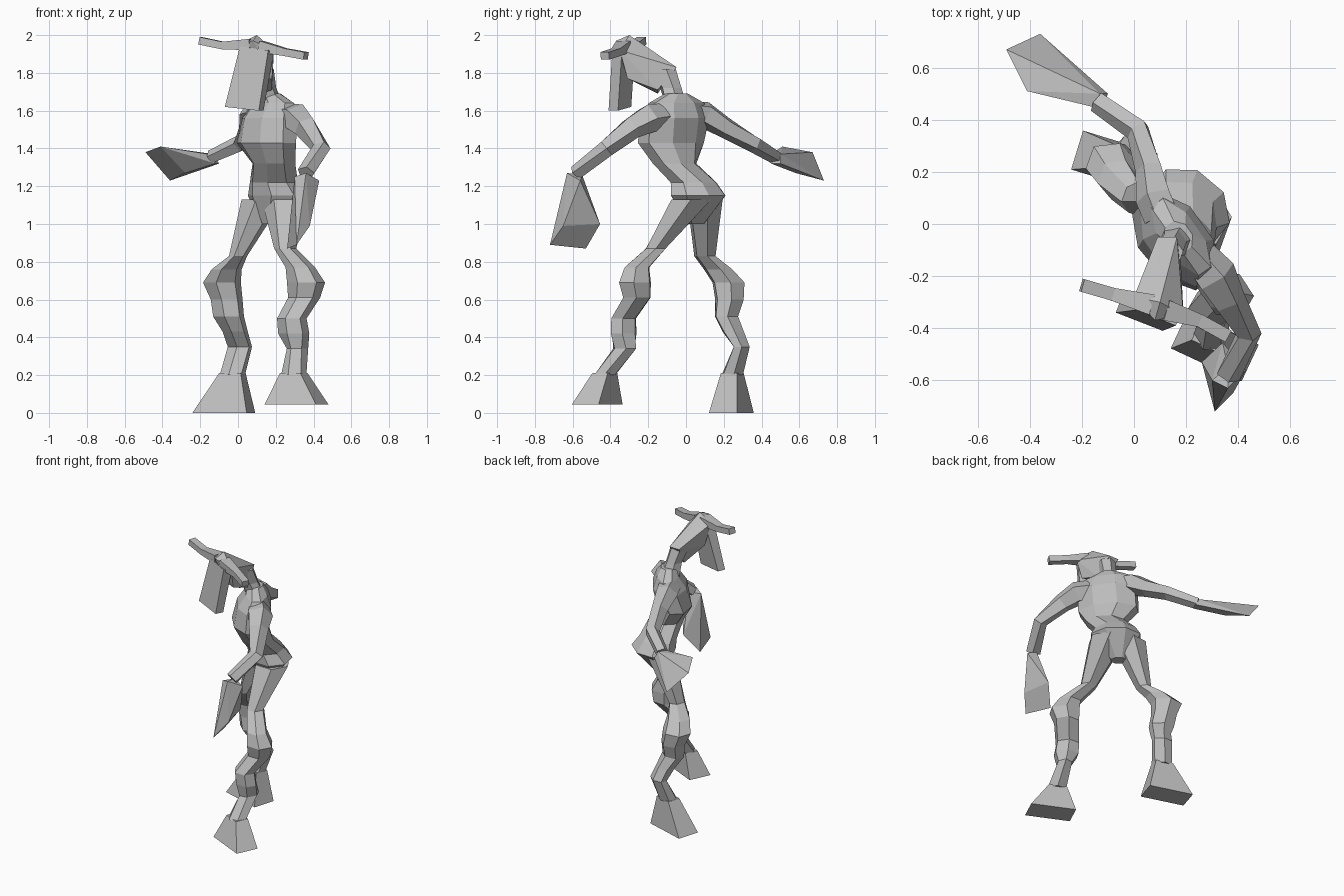
import bpy
import bmesh
from math import cos, sin, pi, radians
from mathutils import Vector

default_cube = bpy.data.objects.get("Cube")
if default_cube:
    bpy.data.objects.remove(default_cube, do_unlink=True)

# One plain clay grey for the whole figure
clay = bpy.data.materials.new("clay_grey")
clay.use_nodes = True
grey = (.52, .52, .52, 1)
clay.diffuse_color = grey
clay.node_tree.nodes["Principled BSDF"].inputs["Base Color"].default_value = grey


def finish(name, bm):
    """Turn a bmesh into a flat-shaded object."""
    bmesh.ops.recalc_face_normals(bm, faces=bm.faces[:])
    mesh = bpy.data.meshes.new(name)
    bm.to_mesh(mesh)
    bm.free()
    mesh.materials.append(clay)
    obj = bpy.data.objects.new(name, mesh)
    bpy.context.collection.objects.link(obj)
    return obj


def loft(name, sections, sides, yaws=None):
    """Join polygon sections (x, y, z, half width, half depth).
    With yaws the sections lie level; without, they follow the path."""
    bm = bmesh.new()
    angles = [2 * pi * (i + .5) / sides for i in range(sides)]
    wide = max(cos(a) for a in angles)
    deep = max(sin(a) for a in angles)
    centres = [Vector(s[:3]) for s in sections]
    rings = []
    for i, (centre, section) in enumerate(zip(centres, sections)):
        if yaws:
            turn = radians(yaws[min(i, len(yaws) - 1)])
            u = Vector((cos(turn), sin(turn), 0))
            v = Vector((-sin(turn), cos(turn), 0))
        else:
            before = centres[max(i - 1, 0)]
            after = centres[min(i + 1, len(centres) - 1)]
            along = (after - before).normalized()
            u = along.cross(Vector((0, 0, 1))).normalized()
            v = u.cross(along)
        half_u, half_v = section[3] / wide, section[4] / deep
        rings.append([bm.verts.new(centre + u * half_u * cos(a) + v * half_v * sin(a))
                      for a in angles])
    for low, high in zip(rings, rings[1:]):
        for i in range(sides):
            j = (i + 1) % sides
            bm.faces.new((low[i], low[j], high[j], high[i]))
    bm.faces.new(rings[0])
    bm.faces.new(rings[-1])
    return finish(name, bm)


def hull(name, points):
    """Wrap a faceted solid around a few corner points."""
    bm = bmesh.new()
    for point in points:
        bm.verts.new(point)
    result = bmesh.ops.convex_hull(bm, input=bm.verts[:])
    spare = [g for g in result["geom_interior"] if isinstance(g, bmesh.types.BMVert)]
    bmesh.ops.delete(bm, geom=spare, context="VERTS")
    bmesh.ops.dissolve_limit(bm, angle_limit=radians(8),
                             verts=bm.verts[:], edges=bm.edges[:])
    return finish(name, bm)


# Torso, from crotch to neck base, twisting towards the shoulders
loft("torso", [
    (.17, .05, 1.0, .05, .04),
    (.21, .065, 1.15, .16, .13),
    (.19, .04, 1.22, .13, .11),
    (.19, -.06, 1.32, .12, .10),
    (.15, -.08, 1.43, .19, .11),
    (.17, -.06, 1.56, .19, .11),
    (.18, -.05, 1.64, .16, .07),
    (.17, -.05, 1.69, .06, .05),
], 8, [-40, -40, -42, -46, -50, -55, -55])

loft("neck", [
    (.17, -.05, 1.62, .07, .06),
    (.15, -.08, 1.72, .045, .06),
    (.13, -.12, 1.82, .05, .07),
], 6, [-20])

# Legs, from hip down through knee and calf to the ankle
loft("left_leg", [
    (.25, .03, 1.13, .11, .12),
    (.25, -.16, .87, .05, .06),
    (.33, -.26, .77, .07, .07),
    (.36, -.27, .69, .09, .09),
    (.35, -.26, .61, .075, .08),
    (.285, -.33, .50, .07, .07),
    (.295, -.33, .42, .075, .07),
    (.315, -.325, .34, .045, .07),
    (.295, -.43, .2, .06, .06),
], 6, [-30])
loft("right_leg", [
    (.13, .10, 1.13, .10, .10),
    (.0, .10, .83, .04, .06),
    (-.06, .17, .76, .07, .08),
    (-.085, .225, .69, .09, .09),
    (-.06, .23, .6, .075, .08),
    (-.05, .215, .51, .075, .065),
    (-.015, .25, .43, .06, .06),
    (.01, .295, .35, .06, .045),
    (-.03, .245, .2, .06, .06),
], 6, [-20])

# Flared hooves
loft("left_hoof", [(.295, -.43, .21, .06, .045), (.31, -.47, .045, .15, .078)], 4, [-25])
loft("right_hoof", [(-.03, .245, .21, .06, .045), (-.075, .24, 0, .15, .078)], 4, [-17])

# Arms, from shoulder through elbow to wrist
loft("left_arm", [
    (.25, -.13, 1.57, .06, .07),
    (.31, -.20, 1.56, .07, .075),
    (.36, -.29, 1.51, .055, .06),
    (.44, -.42, 1.40, .04, .045),
    (.36, -.58, 1.27, .04, .04),
], 5)
loft("right_arm", [
    (.11, .03, 1.59, .06, .06),
    (.08, .10, 1.58, .06, .07),
    (.06, .21, 1.51, .045, .055),
    (.015, .36, 1.425, .04, .045),
    (-.14, .47, 1.355, .035, .035),
], 5)

# Flared club hands: wrist corners, then end corners
hull("left_hand", [
    (.30, -.60, 1.25), (.36, -.63, 1.27), (.43, -.56, 1.23), (.36, -.55, 1.26),
    (.31, -.72, .89), (.26, -.53, .87), (.34, -.455, 1.0), (.38, -.65, .99),
])
hull("right_hand", [
    (-.13, .50, 1.37), (-.16, .45, 1.37), (-.12, .45, 1.32), (-.10, .50, 1.32),
    (-.41, .51, 1.41), (-.49, .67, 1.38), (-.36, .73, 1.23), (-.28, .58, 1.27),
])

# Head wedge: nape, crown, brow and jaw
hull("head", [
    (.09, -.05, 1.83), (.165, -.05, 1.83), (.10, -.30, 2.0), (.08, -.37, 1.97),
    (.0, -.28, 1.95), (.19, -.35, 1.92), (.04, -.27, 1.79), (.18, -.31, 1.77),
    (.12, -.15, 1.69), (.18, -.15, 1.71),
])

# Long flat muzzle hanging from the brow
hull("muzzle", [
    (.01, -.33, 1.94), (.16, -.39, 1.92), (.19, -.34, 1.91), (.03, -.27, 1.92),
    (-.07, -.34, 1.62), (.11, -.41, 1.6), (.135, -.36, 1.6), (-.05, -.29, 1.62),
])

# Square horns reaching out to each side
loft("left_horn", [
    (.12, -.33, 1.94, .04, .03),
    (.25, -.37, 1.91, .025, .02),
    (.36, -.43, 1.89, .025, .02),
], 4)
loft("right_horn", [
    (.07, -.31, 1.95, .04, .03),
    (-.08, -.27, 1.945, .025, .02),
    (-.20, -.235, 1.97, .025, .02),
], 4)
